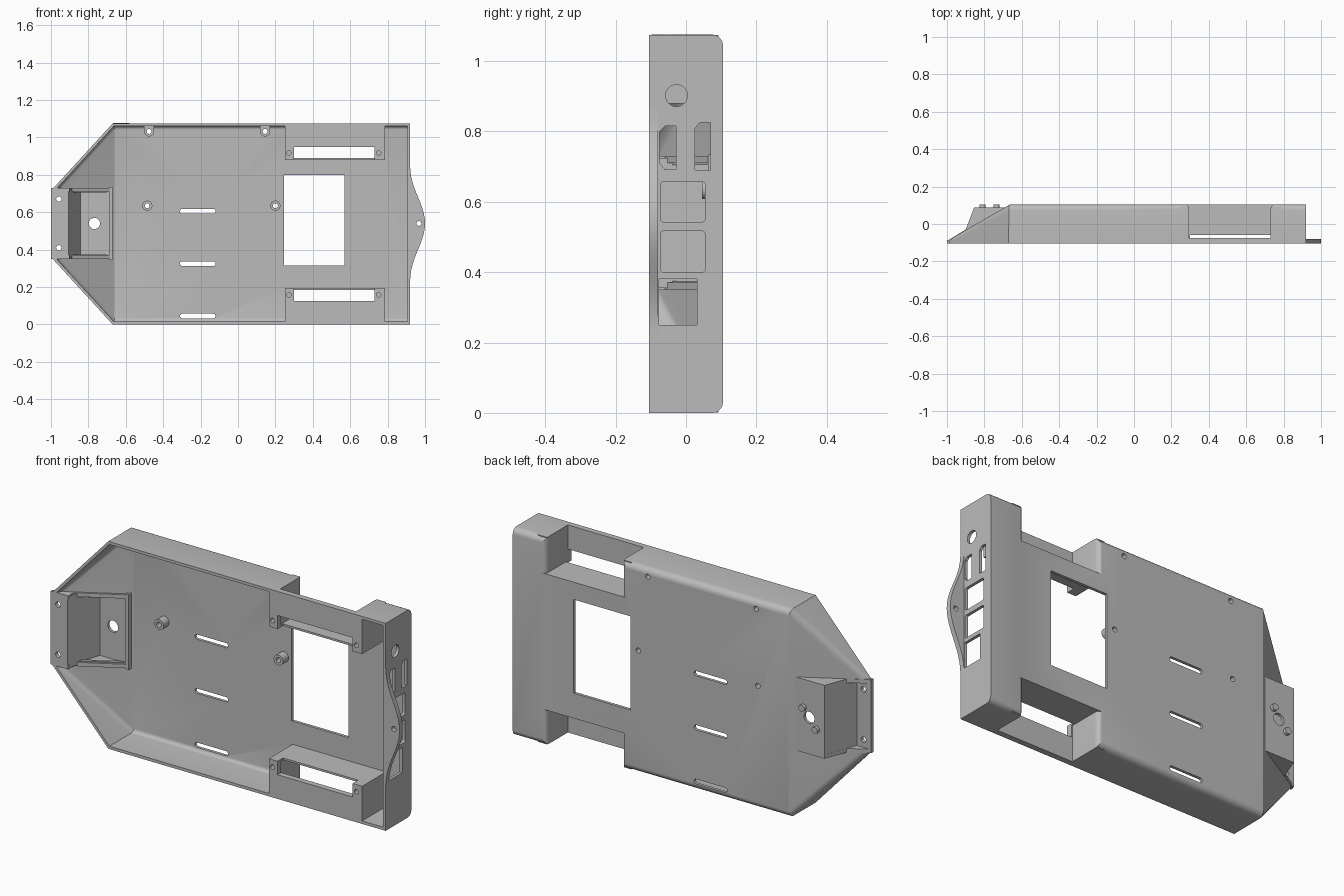
import bpy, bmesh, math
from mathutils import Vector

cube = bpy.data.objects.get("Cube")
if cube:
    bpy.data.objects.remove(cube, do_unlink=True)

H, MID, F, B = 1.075, 0.5375, -0.105, 0.105   # height, mid height, front, back
T = 0.015                                     # wall thickness

grey = bpy.data.materials.new("light_grey_plastic")
grey.use_nodes = True
colour = (0.5, 0.5, 0.5, 1)
grey.diffuse_color = colour
grey.node_tree.nodes["Principled BSDF"].inputs["Base Color"].default_value = colour


def finish(name, bm):
    bmesh.ops.recalc_face_normals(bm, faces=bm.faces)
    mesh = bpy.data.meshes.new(name)
    bm.to_mesh(mesh)
    bm.free()
    mesh.materials.append(grey)
    ob = bpy.data.objects.new(name, mesh)
    bpy.context.scene.collection.objects.link(ob)
    return ob


def prism(name, axis, pts, lo, hi):
    """Extrude a 2D profile along x (y,z), y (x,z) or z (x,y)."""
    place = {"x": lambda a, b, c: (c, a, b), "y": lambda a, b, c: (a, c, b),
             "z": lambda a, b, c: (a, b, c)}[axis]
    bm = bmesh.new()
    face = bm.faces.new([bm.verts.new(place(a, b, lo)) for a, b in pts])
    ext = bmesh.ops.extrude_face_region(bm, geom=[face])["geom"]
    moved = [v for v in ext if isinstance(v, bmesh.types.BMVert)]
    bmesh.ops.translate(bm, verts=moved, vec=Vector(place(0, 0, hi - lo)))
    return finish(name, bm)


def rect(a0, a1, b0, b1):
    return [(a0, b0), (a1, b0), (a1, b1), (a0, b1)]


def round_rect(a0, a1, b0, b1, r):
    pts = []
    for i, (a, b) in enumerate([(a1 - r, b1 - r), (a0 + r, b1 - r), (a0 + r, b0 + r), (a1 - r, b0 + r)]):
        for k in range(6):
            ang = math.pi / 2 * (i + k / 5)
            pts.append((a + r * math.cos(ang), b + r * math.sin(ang)))
    return pts


def disc(a, b, r, n=24):
    return [(a + r * math.cos(math.tau * i / n), b + r * math.sin(math.tau * i / n)) for i in range(n)]


def combine(ob, tool, op="DIFFERENCE"):
    mod = ob.modifiers.new("cut", "BOOLEAN")
    mod.operation, mod.object, mod.solver = op, tool, "EXACT"
    deps = bpy.context.evaluated_depsgraph_get()
    new = bpy.data.meshes.new_from_object(ob.evaluated_get(deps))
    ob.modifiers.clear()
    ob.data = new
    bpy.data.objects.remove(tool, do_unlink=True)


def cut(ob, axis, pts, lo, hi):
    combine(ob, prism("cutter", axis, pts, lo, hi))


def flip(pts):
    return [(a, H - b) for a, b in pts]


def hull_body(name, t, front, left_y, back, radius):
    """Tray volume with tapered, sloping nose, inset by t."""
    bm = bmesh.new()
    for m in (False, True):
        corner = [(-1 + t, front, 0.36 + 0.4 * t), (-1 + t, left_y, 0.36 + 0.4 * t),
                  (-0.67 + 0.4 * t, front, t), (-0.67 + 0.4 * t, back, t),
                  (0.92 - t, front, t), (0.92 - t, back, t)]
        for x, y, z in corner:
            bm.verts.new((x, y, H - z if m else z))
    bmesh.ops.convex_hull(bm, input=bm.verts)
    bmesh.ops.dissolve_limit(bm, angle_limit=0.02, verts=bm.verts, edges=bm.edges)
    # Round the two long back edges and the nose edges running on from them
    edges = []
    for e in bm.edges:
        p, q = (v.co for v in e.verts)
        if max(p.y, q.y) > back - 0.001 and abs(p.x - q.x) > 0.1 \
                and (p.z - MID) * (q.z - MID) > 0 and min(p.y, q.y) > front + 0.001:
            edges.append(e)
    bmesh.ops.bevel(bm, geom=edges, offset=radius, segments=5, profile=0.5, affect="EDGES")
    return finish(name, bm)


# Tray shell
shell = hull_body("tray_shell", 0, F, -0.09, B, 0.03)
combine(shell, hull_body("cutter", T, F - 0.05, -0.099, B - T, 0.018))

# Recessed bays at the two rear corners
flare = [(0.295 - 0.025 * (1 - math.cos(k * math.pi / 8)), 0.081 + 0.025 * math.sin(k * math.pi / 8)) for k in range(5)]
bay = [(0.295, -0.075)] + flare + [(0.27, 0.2), (0.755, 0.2)]
bay += [(1.025 - x, y) for x, y in reversed(flare)] + [(0.73, -0.075)]
for m in (False, True):
    f = flip if m else (lambda p: p)
    z = (lambda a, b: (H - b, H - a)) if m else (lambda a, b: (a, b))
    combine(shell, prism("block", "y", f(rect(0.25, 0.785, 0.001, 0.195)), F, 0.092), "UNION")
    cut(shell, "z", bay, *z(-0.1, 0.185))
    cut(shell, "y", f(rect(0.3, 0.73, 0.125, 0.25)), -0.2, -0.06)
    for x in (0.272, 0.752):
        cut(shell, "y", f(disc(x, 0.158, 0.012)), -0.2, -0.05)

# Window, strap slots and screw holes in the back panel
cut(shell, "y", rect(0.245, 0.57, 0.315, 0.8), 0.05, 0.2)
for z in (0.045, 0.325, 0.605):
    cut(shell, "y", round_rect(-0.31, -0.12, z - 0.0125, z + 0.0125, 0.012), 0.02, 0.2)
bosses = [(-0.475, 1.032), (0.145, 1.032), (-0.485, 0.635), (0.2, 0.635)]
for x, z in bosses:
    cut(shell, "y", disc(x, z, 0.013), 0.02, 0.2)

# Connector openings in the end wall
ports = [disc(-0.027, 0.902, 0.031),
         [(-0.075, 0.71), (-0.06, 0.692), (-0.028, 0.692), (-0.028, 0.815), (-0.06, 0.815), (-0.075, 0.8)],
         [(0.026, 0.69), (0.07, 0.69), (0.07, 0.825), (0.04, 0.825), (0.026, 0.81)],
         round_rect(-0.072, 0.054, 0.543, 0.657, 0.008),
         round_rect(-0.072, 0.054, 0.4, 0.517, 0.008),
         rect(-0.077, 0.031, 0.25, 0.38)]
for p in ports:
    cut(shell, "x", p, 0.86, 0.96)

# Nose opening for the bracket
cut(shell, "y", rect(-1.1, -0.9, 0.36, 0.72), -0.2, 0.2)
cut(shell, "y", rect(-0.91, -0.69, 0.375, 0.705), -0.2, 0.2)

# Screw bosses
for i, (x, z) in enumerate(bosses):
    boss = prism("screw_boss_%d" % i, "y", disc(x, z, 0.027), 0.045, 0.092)
    if z > 1:
        combine(boss, prism("web", "y", rect(x - 0.027, x + 0.027, z, 1.066), 0.045, 0.092), "UNION")
    cut(boss, "y", disc(x, z, 0.013), 0, 0.2)

# Nose bracket: flat tab, slanted wall, raised roof
Z0, Z1 = 0.355, 0.725
strip = [(-1, F), (-1, -0.085), (-0.92, -0.085), (-0.855, 0.088), (-0.67, 0.088),
         (-0.67, 0.073), (-0.842, 0.073), (-0.905, F)]
bracket = prism("nose_bracket", "z", strip, Z0, Z1)
for z in (0.41, 0.67):
    cut(bracket, "y", disc(-0.958, z, 0.014), -0.2, 0)
cut(bracket, "y", disc(-0.768, 0.54, 0.03), 0, 0.2)
side = [(-1, F), (-1, -0.09), (-0.9, -0.03), (-0.855, 0.088), (-0.67, 0.088),
        (-0.67, 0.07), (-0.9, -0.06), (-0.9, F)]
for name, z in (("lower", Z0 - 0.005), ("upper", Z1 - 0.015)):
    prism("bracket_%s_side" % name, "z", side, z, z + 0.02)
prism("bracket_rib", "y", rect(-0.69, -0.67, 0.345, 0.735), 0.062, 0.091)
for name, x, z in (("a", -0.735, 0.585), ("b", -0.81, 0.49)):
    prism("bracket_peg_" + name, "y", disc(x, z, 0.017, 16), 0.08, B)

# Curved ear on the end wall
ear_pts = [(0.91, 0.87), (0.91, 0.21)]
for k in range(25):
    u = k / 12 - 1
    ear_pts.append((0.92 + 0.08 * ((1 + math.cos(math.pi * u)) / 2) ** 1.3, 0.54 + 0.33 * u))
ear = prism("end_ear", "y", ear_pts, F, -0.08)
cut(ear, "y", disc(0.967, 0.54, 0.013), -0.2, 0)

# Smooth the rounded edges, keep corners sharp
bpy.ops.object.select_all(action="DESELECT")
for ob in bpy.context.scene.objects:
    if ob.type == "MESH":
        ob.select_set(True)
        bpy.context.view_layer.objects.active = ob
bpy.ops.object.shade_smooth_by_angle(angle=math.radians(25))
